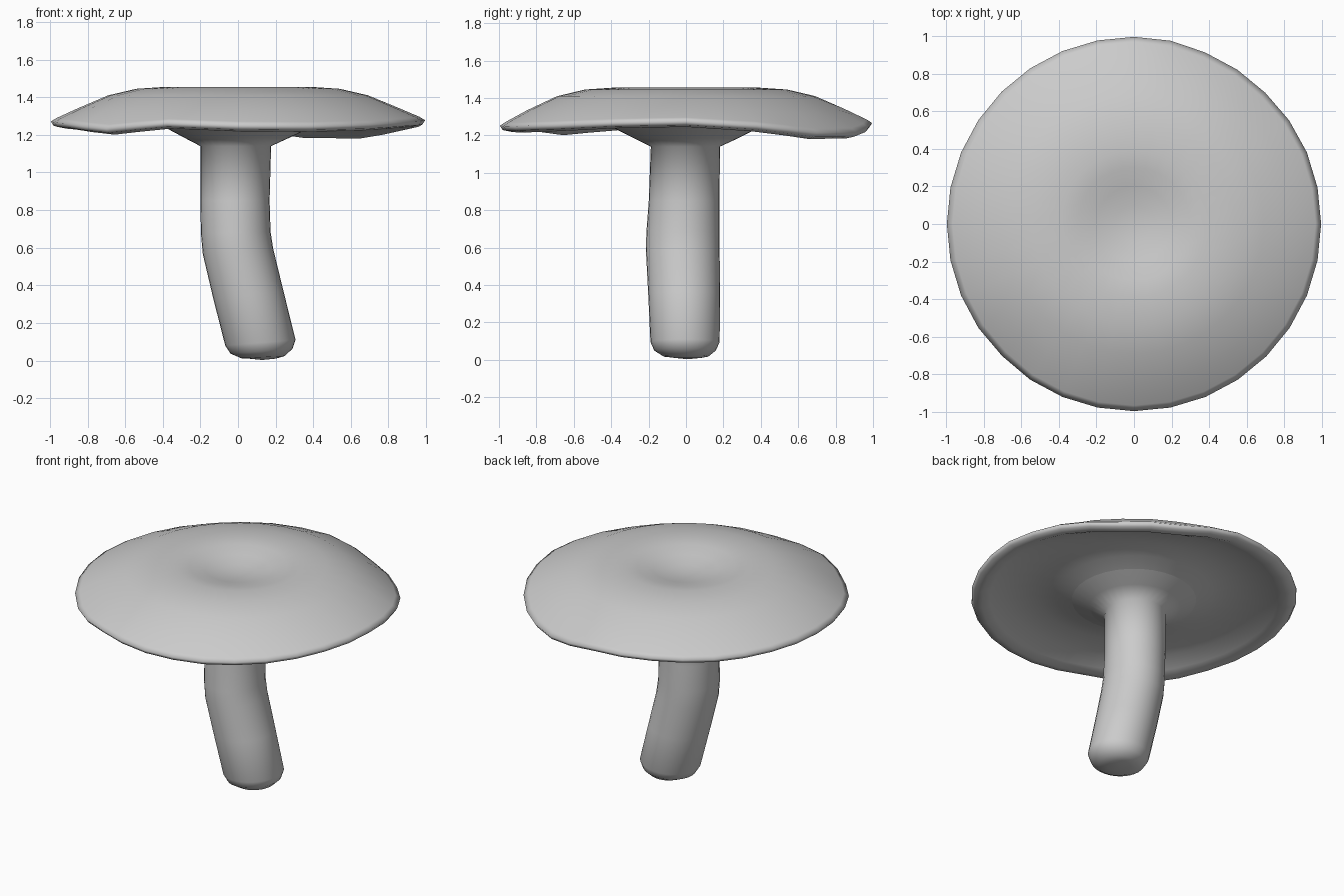
import bpy, bmesh
from math import cos, sin, pi

N = 32


def loft(name, rings):
    """Skin a list of N-point rings; a single point closes an end."""
    bm = bmesh.new()
    rows = [[bm.verts.new(p) for p in ring] for ring in rings]
    for a, b in zip(rows, rows[1:]):
        for i in range(N):
            j = (i + 1) % N
            if len(a) == 1:
                bm.faces.new((a[0], b[j], b[i]))
            elif len(b) == 1:
                bm.faces.new((a[i], a[j], b[0]))
            else:
                bm.faces.new((a[i], a[j], b[j], b[i]))
    bmesh.ops.recalc_face_normals(bm, faces=bm.faces)
    # the widest open shells are oriented so that the first face points away from the body
    bm.faces.ensure_lookup_table()
    up = 1 if name == "cap" else -1
    bm.faces[0].normal_update()
    if bm.faces[0].normal.z * up < 0:
        bmesh.ops.reverse_faces(bm, faces=bm.faces)
    me = bpy.data.meshes.new(name)
    bm.to_mesh(me)
    bm.free()
    for p in me.polygons:
        p.use_smooth = True
    ob = bpy.data.objects.new(name, me)
    bpy.context.collection.objects.link(ob)
    return ob


# Droop of the wavy rim, sampled every 22.5 degrees from +x
wave = [0.012, -0.012, -0.052, -0.050, 0.0, 0.005, 0.0, 0.005,
        0.005, -0.005, -0.032, 0.0, -0.015, -0.018, -0.01, 0.005]


def droop(i):
    a, b = wave[(i // 2) % 16], wave[(i // 2 + 1) % 16]
    return a if i % 2 == 0 else (a + b) / 2


# Cap profile: radius, height, share of the rim droop
cap = [(0.1, 1.402, 0), (0.2, 1.422, 0), (0.3, 1.446, 0), (0.39, 1.455, 0),
       (0.54, 1.445, 0), (0.69, 1.41, 0.05), (0.85, 1.34, 0.4), (0.965, 1.285, 0.9),
       (0.995, 1.266, 1), (0.98, 1.243, 1), (0.93, 1.233, 1), (0.88, 1.25, 0.7),
       (0.78, 1.285, 0.3), (0.6, 1.295, 0), (0.48, 1.27, 0), (0.38, 1.235, 0)]
rings = [[(0, 0, 1.395)]]
for r, z, w in cap:
    rings.append([(r * cos(2 * pi * i / N) * (1 + 0.25 * w * min(0, droop(i) + 0.02)),
                   r * sin(2 * pi * i / N) * (1 + 0.25 * w * min(0, droop(i) + 0.02)),
                   z + w * droop(i)) for i in range(N)])
loft("cap", rings)

# Bent stem: centre x, centre y, height, x radius, y radius, tilt along x
stem = [(0.13, 0.01, 0.01, 0.07, 0.07, 0.0), (0.133, 0.0, 0.018, 0.115, 0.12, 0.05),
        (0.125, -0.005, 0.05, 0.165, 0.165, 0.08), (0.119, -0.005, 0.095, 0.187, 0.185, 0.08),
        (0.055, -0.01, 0.35, 0.187, 0.192, 0.1), (0.0, -0.017, 0.58, 0.187, 0.197, 0.08),
        (-0.012, -0.016, 0.68, 0.185, 0.196, 0.03), (-0.016, -0.01, 0.85, 0.184, 0.189, 0),
        (-0.012, -0.003, 1.14, 0.188, 0.185, 0), (-0.006, 0, 1.185, 0.28, 0.28, 0),
        (0, 0, 1.235, 0.38, 0.38, 0)]
rings = [[(0.13, 0.01, 0.003)]]
for cx, cy, z, rx, ry, t in stem:
    rings.append([(cx + rx * cos(2 * pi * i / N), cy + ry * sin(2 * pi * i / N),
                   max(0.0, z + t * rx * cos(2 * pi * i / N))) for i in range(N)])
loft("stem", rings)
